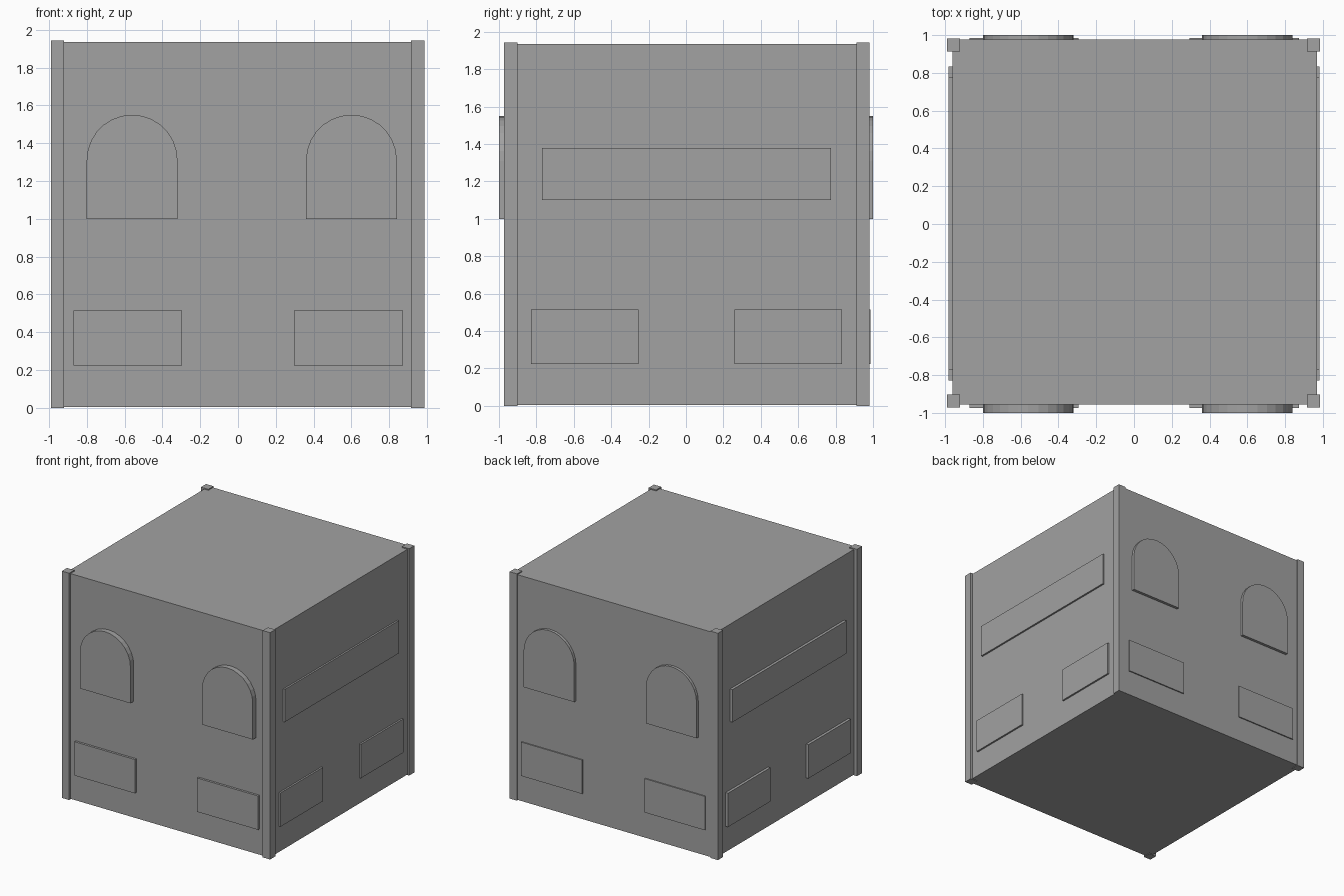
import bpy, bmesh
from math import cos, sin, pi

cube = bpy.data.objects.get("Cube")
if cube:
    bpy.data.objects.remove(cube, do_unlink=True)

grey = bpy.data.materials.new("plain_grey")
colour = (0.36, 0.36, 0.36, 1)
grey.diffuse_color = colour
grey.use_nodes = True
grey.node_tree.nodes["Principled BSDF"].inputs["Base Color"].default_value = colour


def finish(name, bm):
    bmesh.ops.recalc_face_normals(bm, faces=bm.faces)
    mesh = bpy.data.meshes.new(name)
    bm.to_mesh(mesh)
    bm.free()
    mesh.materials.append(grey)
    ob = bpy.data.objects.new(name, mesh)
    bpy.context.collection.objects.link(ob)
    return ob


def box(name, low, high):
    bm = bmesh.new()
    bmesh.ops.create_cube(bm, size=1)
    for v in bm.verts:
        v.co = [a + (b - a) * (c + 0.5) for a, b, c in zip(low, high, v.co)]
    return finish(name, bm)


def arch(name, x, y_in, y_out):
    # Square sill with a half-round head, extruded out of the wall
    radius, sill, spring, steps = 0.24, 1.0, 1.31, 14
    outline = [(x - radius, sill), (x + radius, sill)]
    outline += [(x + radius * cos(pi * i / steps), spring + radius * sin(pi * i / steps))
                for i in range(steps + 1)]
    bm = bmesh.new()
    face = bm.faces.new([bm.verts.new((px, y_in, pz)) for px, pz in outline])
    out = bmesh.ops.extrude_face_region(bm, geom=[face])["geom"]
    verts = [v for v in out if isinstance(v, bmesh.types.BMVert)]
    bmesh.ops.translate(bm, verts=verts, vec=(0, y_out - y_in, 0))
    return finish(name, bm)


# Main block
box("body", (-0.96, -0.955, 0.005), (0.968, 0.976, 1.935))

# Corner posts
for x_name, x0, x1 in (("right", -0.99, -0.92), ("left", 0.915, 0.985)):
    for y_name, y0, y1 in (("front", -0.972, -0.902), ("back", 0.912, 0.982)):
        box(f"{y_name}_{x_name}_post", (x0, y0, 0), (x1, y1, 1.944))

# Arched windows and lower panels on the front and back walls
for wall, y_in, y_panel, y_arch in (("front", -0.94, -0.974, -1.0), ("back", 0.96, 0.986, 1.0)):
    for side, x_arch, x0, x1 in (("right", -0.56, -0.87, -0.295), ("left", 0.60, 0.295, 0.873)):
        arch(f"{wall}_{side}_window", x_arch, y_in, y_arch)
        box(f"{wall}_{side}_panel", (x0, min(y_in, y_panel), 0.225),
            (x1, max(y_in, y_panel), 0.515))

# Long band and lower panels on the side walls
for wall, x_in, x_out in (("right", -0.94, -0.983), ("left", 0.95, 0.983)):
    x0, x1 = sorted((x_in, x_out))
    box(f"{wall}_band", (x0, -0.77, 1.10), (x1, 0.775, 1.38))
    for side, y0, y1 in (("front", -0.828, -0.255), ("back", 0.26, 0.835)):
        box(f"{wall}_{side}_side_panel", (x0, y0, 0.225), (x1, y1, 0.515))
